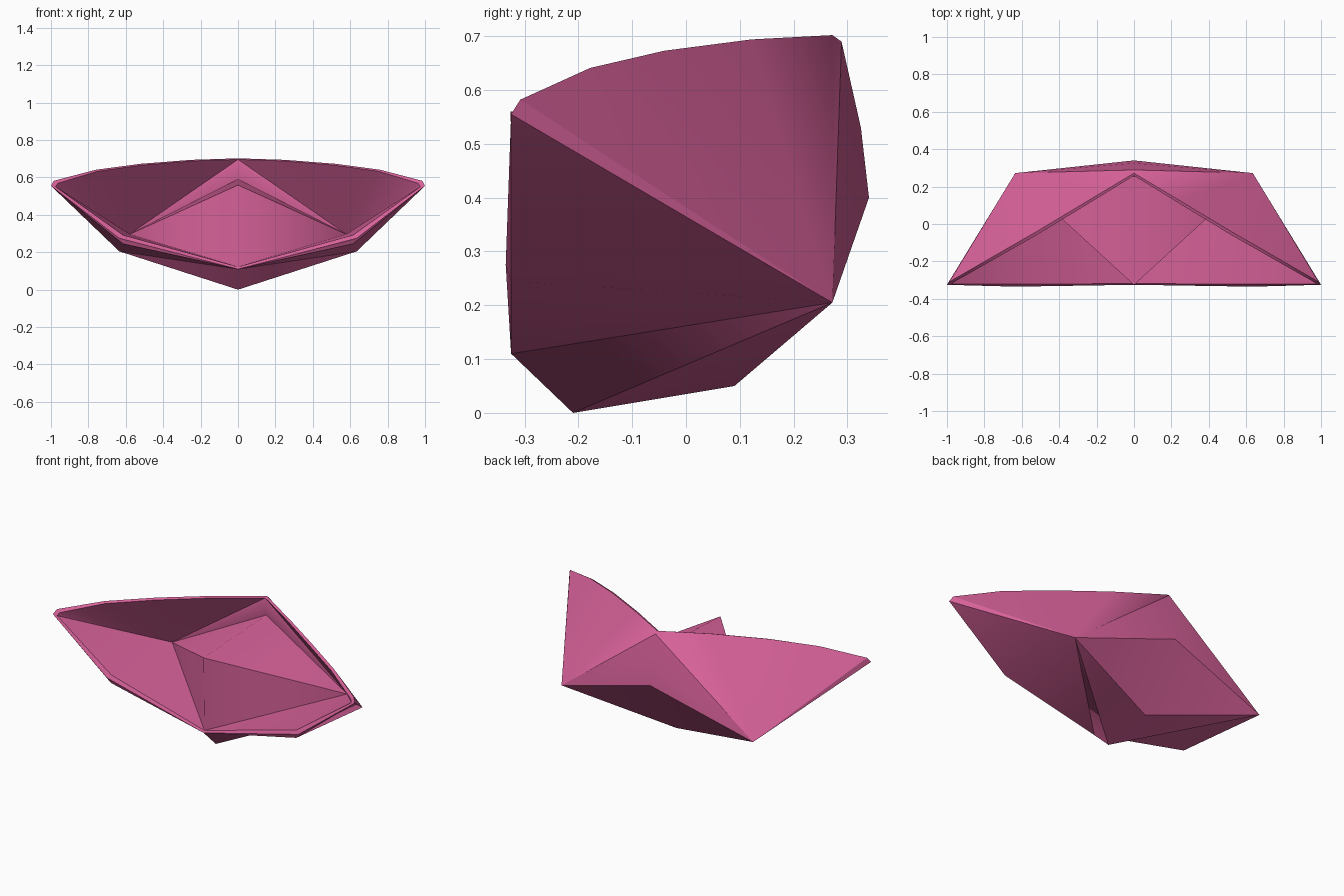
import bpy, bmesh, math

if "Cube" in bpy.data.objects:
    bpy.data.objects.remove(bpy.data.objects["Cube"])

pink = bpy.data.materials.new("rose pink")
pink.diffuse_color = (0.68, 0.12, 0.32, 1)
pink.use_nodes = True
pink.node_tree.nodes["Principled BSDF"].inputs["Base Color"].default_value = pink.diffuse_color

# Key points of the right half
keel_front, keel_back = (0, -.21, 0), (0, .09, .05)
back_low, back_high = (0, .34, .40), (0, .325, .53)
corner = (.635, .272, .205)
front, side, side_low = (0, -.325, .11), (.635, -.335, .275), (.615, -.325, .245)
front_in, side_in = (0, -.318, .122), (.615, -.322, .292)
peak_front, peak_back = (0, -.326, .56), (0, .268, .59)
corner_in = (.58, .205, .296)

# Back rim, outer edge and inner edge
rim = [(1, -.325, .555), (.985, -.308, .582), (.76, -.178, .641), (.52, -.04, .673),
       (.25, .122, .694), (0, .272, .702), (0, .289, .69)]
lip = [(.975, -.32, .55), (.965, -.312, .568), (.75, -.19, .633), (.51, -.053, .666),
       (.245, .108, .688), (0, .258, .696), (0, .255, .68)]
tip, tip_in = rim[0], lip[0]
pairs = range(len(rim) - 1)

# Outer hull: underside, front band, back wall
faces = [(keel_front, keel_back, corner), (front, keel_front, corner),
         (front, corner, side_low), (front, side_low, side),
         (side_low, corner, tip), (side, side_low, tip), (keel_back, back_low, corner),
         (corner, back_low, back_high), (corner, back_high, rim[-1])]
faces += [(corner, rim[i], rim[i + 1]) for i in pairs]
# Thin rim all round
faces += [(rim[i], rim[i + 1], lip[i + 1], lip[i]) for i in pairs[:-1]]
faces += [(front, side, side_in, front_in), (side, tip, tip_in, side_in)]
# Inside: back wall, ridged roof, front slope, floor, wing
faces += [(corner_in, lip[i], lip[i + 1]) for i in pairs]
faces += [(corner_in, lip[-1], peak_back), (peak_front, peak_back, corner_in),
          (peak_front, corner_in, front_in), (front_in, corner_in, side_in),
          (side_in, corner_in, tip_in)]

# Build both mirrored halves and weld them
bm = bmesh.new()
for sign in (1, -1):
    for f in faces:
        bm.faces.new([bm.verts.new((sign * x, y, z)) for x, y, z in f])
bmesh.ops.remove_doubles(bm, verts=bm.verts, dist=1e-4)
bmesh.ops.recalc_face_normals(bm, faces=bm.faces)

# Smooth shading: soft along the centre fold, sharp at the other creases
for f in bm.faces:
    f.smooth = True
for e in bm.edges:
    centre = all(abs(v.co.x) < .001 for v in e.verts)
    e.smooth = centre or e.calc_face_angle(0) < math.radians(28)

mesh = bpy.data.meshes.new("folded_boat")
bm.to_mesh(mesh)
bm.free()
mesh.materials.append(pink)
boat = bpy.data.objects.new("folded_boat", mesh)
bpy.context.collection.objects.link(boat)
